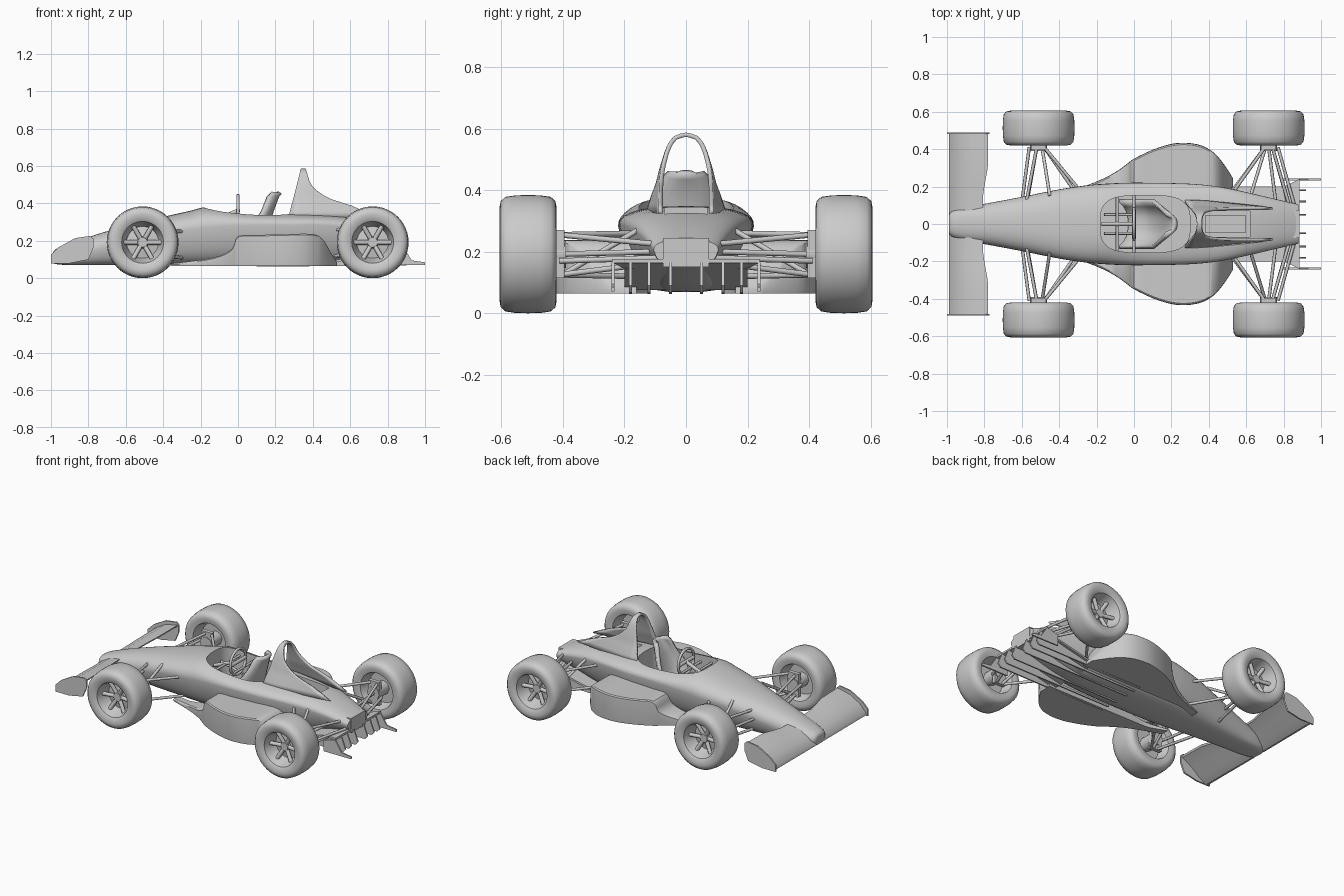
import bpy, bmesh, math
from mathutils import Vector

if "Cube" in bpy.data.objects:
    bpy.data.objects.remove(bpy.data.objects["Cube"])


def finish(ob, angle=35):
    ob.data.shade_smooth()
    ob.data.set_sharp_from_angle(angle=math.radians(angle))
    return ob


def make(name, verts, faces, angle=35):
    me = bpy.data.meshes.new(name)
    me.from_pydata(verts, [], faces)
    bm = bmesh.new()
    bm.from_mesh(me)
    bmesh.ops.recalc_face_normals(bm, faces=bm.faces)
    bm.to_mesh(me)
    bm.free()
    ob = bpy.data.objects.new(name, me)
    bpy.context.collection.objects.link(ob)
    return finish(ob, angle)


def loft(name, rings, caps=True, closed=True, angle=35):
    n = len(rings[0])
    verts = [p for r in rings for p in r]
    faces = [(i*n+j, i*n+(j+1) % n, (i+1)*n+(j+1) % n, (i+1)*n+j)
             for i in range(len(rings)-1) for j in range(n if closed else n-1)]
    if caps:
        faces += [tuple(range(n)), tuple(range((len(rings)-1)*n, len(rings)*n))]
    return make(name, verts, faces, angle)


def prism(name, pts, fn_a, fn_b):
    return loft(name, [[fn_a(*p) for p in pts], [fn_b(*p) for p in pts]])


def plate_y(name, pts, y, t):
    return prism(name, pts, lambda x, z: (x, y-t/2, z), lambda x, z: (x, y+t/2, z))


def box(name, x0, x1, y0, y1, z0, z1):
    return prism(name, [(x0, y0), (x1, y0), (x1, y1), (x0, y1)],
                 lambda x, y: (x, y, z0), lambda x, y: (x, y, z1))


def refine(rows, k):
    """Catmull-Rom subdivision of a table of stations."""
    out = []
    for i in range(len(rows)-1):
        a, b, c, d = (rows[max(i-1, 0)], rows[i], rows[i+1], rows[min(i+2, len(rows)-1)])
        for s in range(k):
            t = s/k
            out.append([q + .5*t*((r-p) + t*(2*p-5*q+4*r-u + t*(3*(q-r)+u-p)))
                        for p, q, r, u in zip(a, b, c, d)])
    return out + [rows[-1]]


def bars(name, pairs, r=.009):
    verts, faces = [], []
    for a, b in pairs:
        a, b = Vector(a), Vector(b)
        q = (b-a).to_track_quat('Z', 'Y')
        o = len(verts)
        for p in (a, b):
            verts += [p + q @ Vector((r*math.cos(i*math.pi/4), r*math.sin(i*math.pi/4), 0)) for i in range(8)]
        faces += [(o+i, o+(i+1) % 8, o+8+(i+1) % 8, o+8+i) for i in range(8)]
        faces += [tuple(range(o, o+8)), tuple(range(o+8, o+16))]
    return make(name, verts, faces, 50)


def spow(v, e):
    return math.copysign(abs(v)**e, v)


# main body: x, half width, bottom half width, bottom z, widest z, top z
stations = [(-.99, .04, .035, .085, .11, .135), (-.975, .066, .06, .076, .115, .155),
            (-.9, .09, .08, .07, .13, .185), (-.77, .113, .09, .07, .15, .23),
            (-.6, .145, .11, .07, .19, .28), (-.4, .185, .14, .07, .24, .328),
            (-.25, .207, .16, .07, .26, .362), (-.17, .214, .167, .07, .27, .38),
            (-.05, .22, .17, .07, .28, .368), (.1, .22, .17, .07, .285, .352),
            (.3, .215, .16, .07, .285, .348), (.45, .2, .14, .07, .285, .342),
            (.6, .17, .12, .09, .27, .33), (.75, .135, .1, .13, .24, .29), (.88, .105, .09, .16, .205, .24)]
rings = []
for x, w, wb, zb, zm, zt in refine(stations, 4):
    ring = []
    for i in range(40):
        c, s = math.cos(i*math.pi/20), math.sin(i*math.pi/20)
        e = .83 if s >= 0 else .5
        h = abs(s)**e
        ww = w if s >= 0 else w + (wb-w)*h
        ring.append((x, ww*spow(c, e), zm + (zt-zm if s >= 0 else zb-zm)*h))
    rings.append(ring)
body = loft("main_body", rings)

# cockpit and engine bay openings
oval = [(.06+.24*spow(math.cos(i*math.pi/24), .6), .153*spow(math.sin(i*math.pi/24), .6)) for i in range(48)]
cutters = [prism("cockpit_cutter", oval, lambda x, y: (x, y, .11), lambda x, y: (x, y, .6)),
           box("engine_bay_cutter", .37, .62, -.07, .07, .24, .6)]
for c in cutters:
    m = body.modifiers.new("opening", 'BOOLEAN')
    m.object, m.operation, m.solver = c, 'DIFFERENCE', 'EXACT'
bpy.context.view_layer.update()
body.data = bpy.data.meshes.new_from_object(body.evaluated_get(bpy.context.evaluated_depsgraph_get()))
body.modifiers.clear()
finish(body)
for c in cutters:
    bpy.data.objects.remove(c)

# roll hoop fairing: half width, z, front x, rear x
hoop = refine([(.125, .325, .27, .74), (.105, .385, .285, .61), (.092, .42, .295, .5), (.082, .46, .305, .43),
               (.07, .5, .315, .39), (.056, .54, .325, .375), (.034, .57, .333, .365), (0, .58, .336, .36)], 2)
arch = [(1, r) for r in hoop] + [(-1, r) for r in hoop[-2::-1]]
rings = []
for s, (y, z, xf, xr) in arch:
    rings.append([(xf+(xr-xf)*k/8, s*y*(1-.9*max(0, xf+(xr-xf)*k/8-.36)), z) for k in range(9)])
fairing = loft("roll_hoop_fairing", rings, caps=False, closed=False, angle=60)
m = fairing.modifiers.new("thickness", 'SOLIDIFY')
m.thickness, m.offset = .014, 0

# seat, headrest and cockpit fittings
seat = [(-.03, .115), (.02, .125), (.07, .14), (.11, .18), (.15, .26), (.18, .36), (.21, .44), (.225, .458)]
rings = []
for k, (x, z) in enumerate(seat):
    w = .125 if k < 5 else (.1, .07, .05)[k-5]
    rings.append([(x-.05*abs(j/5)**3, w*j/5, z+(.05*abs(j/5)**3 if k < 5 else 0)) for j in range(-5, 6)])
shell = loft("seat", rings, caps=False, closed=False, angle=60)
m = shell.modifiers.new("thickness", 'SOLIDIFY')
m.thickness, m.offset = .022, 0
bpy.ops.mesh.primitive_torus_add(major_radius=.082, minor_radius=.009, major_segments=28, minor_segments=8,
                                 location=(0, 0, .36), rotation=(0, math.pi/2, 0))
bpy.context.object.name = "steering_wheel"
finish(bpy.context.object, 60)
bars("steering_column", [((0, 0, .36), (-.17, 0, .29)), ((0, -.08, .36), (0, .08, .36))], .012)
bars("cockpit_frame", [((-.09, -.16, .32), (-.09, .16, .32)), ((-.16, -.05, .3), (.0, -.05, .26)),
                       ((-.16, .05, .3), (.0, .05, .26)), ((0, -.17, .3), (0, .17, .3))], .008)
box("engine_block", .38, .6, -.045, .045, .23, .29)
box("gearbox_cover", .8, .885, -.075, .075, .15, .245)

# diffuser roof and floor strakes
prism("diffuser_roof", [(.48, .2), (.8, .2), (.885, .24), (.885, -.24), (.8, -.2), (.48, -.2)],
      lambda x, y: (x, y, .075+(x-.48)*.22), lambda x, y: (x, y, .088+(x-.48)*.22))
for i, y in enumerate((-.18, -.12, -.05, .05, .12, .18)):
    plate_y(f"diffuser_strake_{i}", [(.1, .062), (.9, .068), (.92, .09), (.89, .165), (.48, .08), (.1, .072)], y, .009)

# pods: x, outer y, top z
pod = refine([(-.36, .165, .078), (-.2, .225, .098), (-.1, .275, .12), (-.03, .325, .16), (0, .347, .226),
              (.1, .395, .231), (.2, .426, .234), (.28, .432, .236), (.36, .418, .238), (.42, .385, .232),
              (.46, .345, .2), (.5, .29, .13), (.53, .24, .085)], 3)
foil = [(-.99, .085), (-.985, .105), (-.94, .15), (-.87, .19), (-.78, .21),
        (-.785, .198), (-.86, .155), (-.92, .105), (-.97, .078)]
tip = [(-1, .08), (-1, .125), (-.96, .165), (-.87, .215), (-.79, .226),
       (-.772, .21), (-.772, .165), (-.8, .1), (-.9, .08)]
tyre = [(.001, .03), (.026, .03), (.032, .005), (.085, -.005), (.1, .04), (.112, .08), (.122, .086), (.15, .093),
        (.172, .089), (.186, .074), (.191, .04), (.192, 0), (.191, -.04), (.186, -.074), (.172, -.089),
        (.15, -.093), (.12, -.086), (.108, -.05), (.1, -.015), (.001, -.015)]

for s, side in ((-1, "right"), (1, "left")):
    rings = []
    for x, yo, zt in pod:
        yi = min(.16, yo-.05)
        rings.append([(x, s*y, z) for y, z in ((yi, .065), (yo, .065), (yo+.002, .074), (yo, zt-.006),
                                               (yo-.008, zt), (yi, zt))])
    loft(f"{side}_pod", rings)

    # front wing half and its end plate
    rings = []
    for y, k in ((.04, .86), (.15, .87), (.22, .92), (.3, .99), (.4, 1), (.48, 1)):
        rings.append([(-.99+(x+.99)*k, s*y, .08+(z-.08)*k) for x, z in foil])
    loft(f"{side}_front_wing", rings)
    plate_y(f"{side}_wing_end_plate", tip, s*.485, .01)

    # outer diffuser fin
    plate_y(f"{side}_diffuser_fin", [(.8, .07), (1, .07), (1, .085), (.93, .095), (.885, .165), (.8, .145)],
            s*.237, .01)

    for end, cx in (("front", -.51), ("rear", .72)):
        # wheel with rim and spokes
        cy, cz, n = s*.513, .192, 48
        rings = [[(cx+r*math.cos(2*math.pi*i/n), cy+s*o, cz+r*math.sin(2*math.pi*i/n)) for i in range(n)]
                 for r, o in tyre]
        loft(f"{side}_{end}_wheel", rings, angle=40)
        spokes = []
        for i in range(6):
            c, d = math.cos(i*math.pi/3), math.sin(i*math.pi/3)
            spokes.append(((cx+.02*c, cy+s*.015, cz+.02*d), (cx+.105*c, cy+s*.03, cz+.105*d)))
        bars(f"{side}_{end}_spokes", spokes, .013)
        # upright and hub axle
        box(f"{side}_{end}_upright", cx-.04, cx+.04, s*.395, s*.42, .115, .27)
        bars(f"{side}_{end}_hub", [((cx, s*.39, cz), (cx, s*.51, cz))], .045)

    # wishbones, push rods and track rods
    U, L = .255, .125
    bars(f"{side}_front_suspension",
         [((-.52, s*.41, U), (-.575, s*.12, .24)), ((-.48, s*.41, U), (-.29, s*.18, .25)),
          ((-.52, s*.41, L), (-.575, s*.1, .11)), ((-.48, s*.41, L), (-.3, s*.15, .11)),
          ((-.56, s*.41, .2), (-.6, s*.11, .19)), ((-.49, s*.4, L), (-.45, s*.15, .28))])
    bars(f"{side}_rear_suspension",
         [((.7, s*.41, U), (.53, s*.17, .26)), ((.74, s*.41, U), (.83, s*.1, .225)),
          ((.7, s*.41, L), (.52, s*.17, .12)), ((.74, s*.41, L), (.83, s*.09, .165)),
          ((.77, s*.41, .17), (.86, s*.09, .18)), ((.7, s*.4, L), (.62, s*.14, .28)),
          ((.72, s*.41, .192), (.76, s*.1, .2))])
